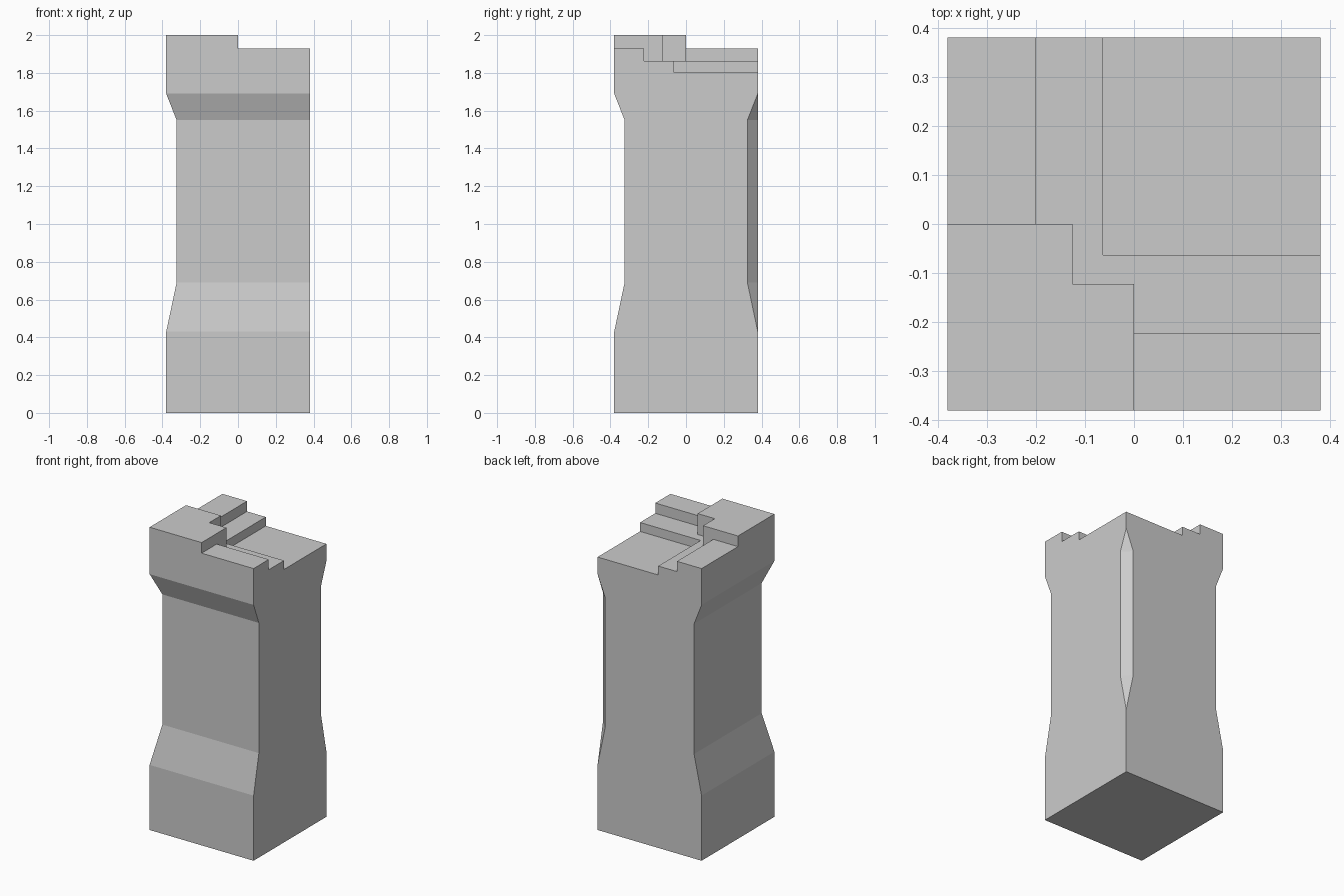
import bpy
import bmesh

if "Cube" in bpy.data.objects:
    bpy.data.objects.remove(bpy.data.objects["Cube"])

H = 0.38      # half width
R = 0.055     # recess depth


def new_object(name, bm):
    bmesh.ops.remove_doubles(bm, verts=bm.verts, dist=1e-5)
    bmesh.ops.recalc_face_normals(bm, faces=bm.faces)
    mesh = bpy.data.meshes.new(name)
    bm.to_mesh(mesh)
    bm.free()
    obj = bpy.data.objects.new(name, mesh)
    bpy.context.collection.objects.link(obj)
    return obj


def loft(name, rings):
    """Closed solid through (outline, z) rings with equal point counts."""
    bm = bmesh.new()
    loops = [[bm.verts.new((x, y, z)) for x, y in pts] for pts, z in rings]
    for a, b in zip(loops, loops[1:]):
        n = len(a)
        for i in range(n):
            j = (i + 1) % n
            bm.faces.new((a[i], a[j], b[j], b[i]))
    bm.faces.new(loops[0][::-1])
    bm.faces.new(loops[-1])
    return new_object(name, bm)


def section(d):
    """Square, inset by d on front and left, chamfered by d at back right."""
    return [(-H + d, -H + d), (H, -H + d), (H, H - d), (H - d, H), (-H + d, H)]


# Column body with its waisted middle
column = loft("corner_pillar", [
    (section(0), 0), (section(0), 0.43), (section(R), 0.69),
    (section(R), 1.55), (section(0), 1.69), (section(0), 2.0)])

# Stepped top: one cutter per level, each with its floor height
steps = [
    (1.93, [(-.5, 0), (0, 0), (0, -.5), (.5, -.5), (.5, .5), (-.5, .5)]),
    (1.862, [(-.2, .5), (-.2, 0), (-.125, 0), (-.125, -.122), (0, -.122),
             (0, -.222), (.5, -.222), (.5, .5)]),
    (1.803, [(-.063, -.063), (.5, -.063), (.5, .5), (-.063, .5)]),
]
bpy.context.view_layer.objects.active = column
for floor, outline in steps:
    cutter = loft("step_cutter", [(outline, floor), (outline, 2.2)])
    cutter.hide_render = True
    mod = column.modifiers.new("step", 'BOOLEAN')
    mod.operation = 'DIFFERENCE'
    mod.solver = 'EXACT'
    mod.object = cutter
    bpy.ops.object.modifier_apply(modifier=mod.name)
    bpy.data.objects.remove(cutter)
